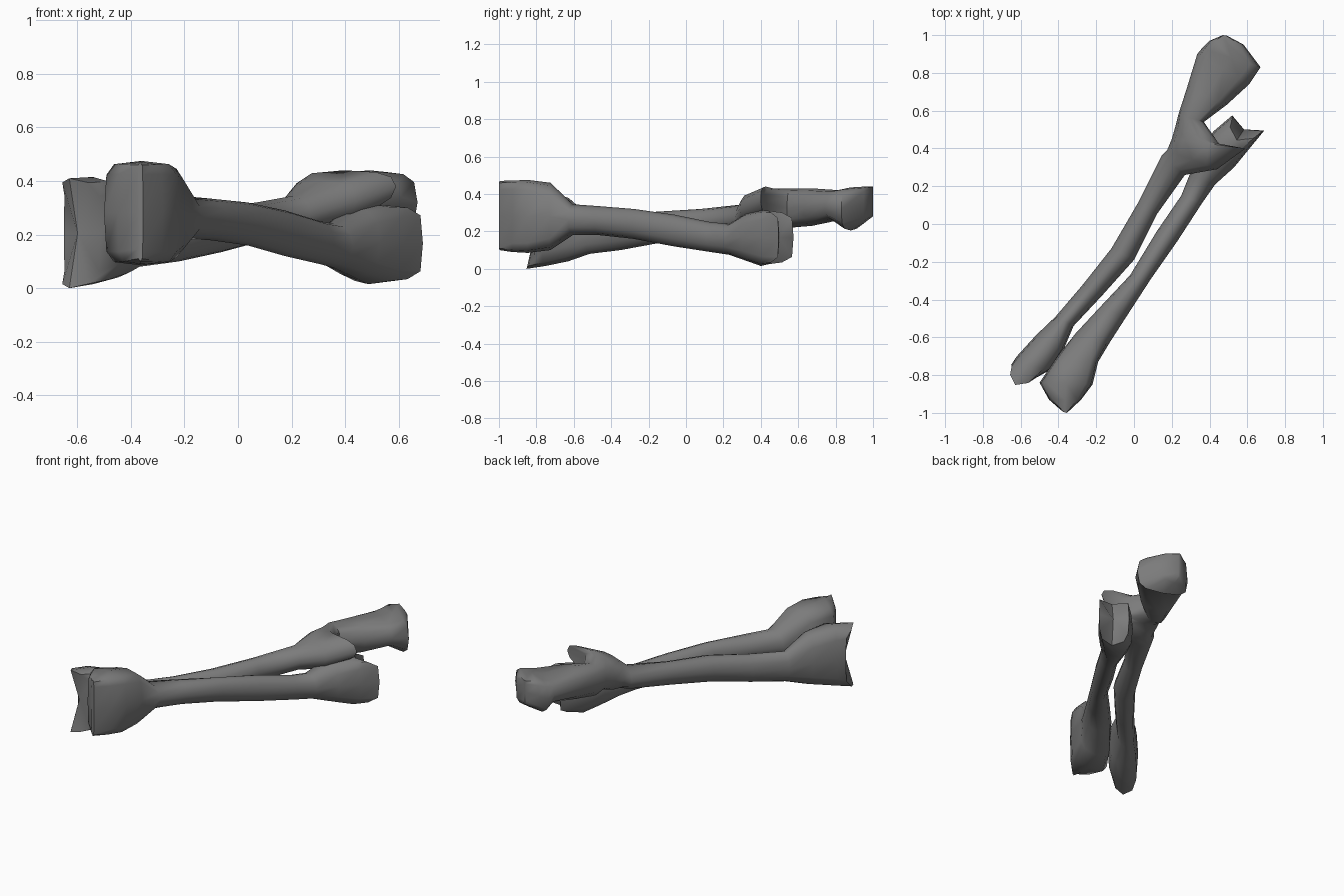
import bpy, bmesh, math
from mathutils import Vector

if "Cube" in bpy.data.objects:
    bpy.data.objects.remove(bpy.data.objects["Cube"])

AXIS = Vector((0.55, 0.83, 0))   # general direction of both bones
SIDES = 12
GREY = bpy.data.materials.new("dark_grey")
GREY.diffuse_color = (0.2, 0.2, 0.2, 1)
GREY.use_nodes = True
GREY.node_tree.nodes["Principled BSDF"].inputs["Base Color"].default_value = GREY.diffuse_color


def ring_points(xl, yl, xr, yr, zb, zt, power=1.0, bow=0.0, tilt=0.0):
    """Section between a left and right edge (seen from above) and two heights.
    power < 1 is boxier, bow shifts top and bottom along the bone."""
    l, r = Vector((xl, yl, 0)), Vector((xr, yr, 0))
    mid, half = (l + r) / 2, (r - l) / 2
    pts = []
    for i in range(SIDES):
        a = 2 * math.pi * i / SIDES
        c0, s0 = math.cos(a), math.sin(a)
        c = math.copysign(abs(c0) ** power, c0) if abs(c0) > 1e-6 else 0
        s = math.copysign(abs(s0) ** power, s0) if abs(s0) > 1e-6 else 0
        p = mid + half * c + AXIS * (bow * s0 ** 4)
        p.z = (zb + zt) / 2 + s * (zt - zb) / 2 + tilt * c * (1 - s) / 2
        pts.append(p)
    return pts


def loft(name, sections):
    bm = bmesh.new()
    rings = [[bm.verts.new(p) for p in ring_points(*s)] for s in sections]
    for a, b in zip(rings, rings[1:]):
        for i in range(SIDES):
            j = (i + 1) % SIDES
            bm.faces.new((a[i], a[j], b[j], b[i]))
    for ring in (rings[0], rings[-1]):   # joint faces
        c = bm.verts.new(sum((v.co for v in ring), Vector()) / SIDES)
        for i in range(SIDES):
            bm.faces.new((ring[i], ring[(i + 1) % SIDES], c))
    bmesh.ops.recalc_face_normals(bm, faces=bm.faces)
    me = bpy.data.meshes.new(name)
    bm.to_mesh(me)
    bm.free()
    me.materials.append(GREY)
    ob = bpy.data.objects.new(name, me)
    bpy.context.collection.objects.link(ob)
    bpy.context.view_layer.objects.active = ob
    ob.select_set(True)
    bpy.ops.object.shade_smooth_by_angle(angle=math.radians(55))
    ob.select_set(False)


# lower bone: blocky front head, slim shaft, saddle-shaped rear joint
loft("radius_bone", [
    (-.375, -.995, -.355, -1.0, .10, .47, .4),
    (-.45, -.93, -.28, -.93, .09, .472, .4),
    (-.50, -.84, -.22, -.85, .085, .475, .45),
    (-.42, -.72, -.19, -.73, .10, .46, .6),
    (-.31, -.58, -.13, -.63, .18, .345),
    (-.18, -.44, -.04, -.49, .18, .335),
    (-.02, -.27, .09, -.29, .16, .32),
    (.12, -.04, .23, -.09, .12, .29),
    (.25, .15, .36, .11, .09, .25),
    (.29, .25, .43, .21, .075, .24),
    (.34, .36, .53, .30, .04, .30, .8),
    (.42, .49, .62, .41, .015, .315, .6, -.06),
    (.52, .575, .69, .495, .025, .31, .45, -.11),
])

# upper bone: forked front joint, slim shaft, hooked notch and rear block
loft("ulna_bone", [
    (-.65, -.745, -.51, -.81, .0, .41, .55, -.09),
    (-.62, -.70, -.44, -.77, .015, .415, .65, -.02),
    (-.52, -.59, -.375, -.67, .04, .38, .8),
    (-.415, -.49, -.32, -.54, .08, .28),
    (-.27, -.32, -.17, -.38, .10, .285),
    (-.12, -.13, .00, -.19, .135, .305),
    (.02, .11, .12, .05, .17, .32),
    (.145, .36, .27, .26, .20, .345),
    (.175, .39, .44, .29, .22, .40, .8, 0, .03),
    (.20, .45, .59, .40, .25, .44, .7, 0, .07),
    (.22, .52, .46, .41, .25, .43, .8, 0, .03),
    (.235, .58, .37, .54, .22, .43, .8),
    (.28, .72, .49, .63, .23, .43, .8),
    (.335, .90, .61, .74, .26, .42, .7),
    (.36, .93, .67, .83, .205, .435, .6),
    (.40, .97, .58, .95, .25, .44, .5),
    (.47, 1.0, .49, .998, .28, .44, .5),
])
